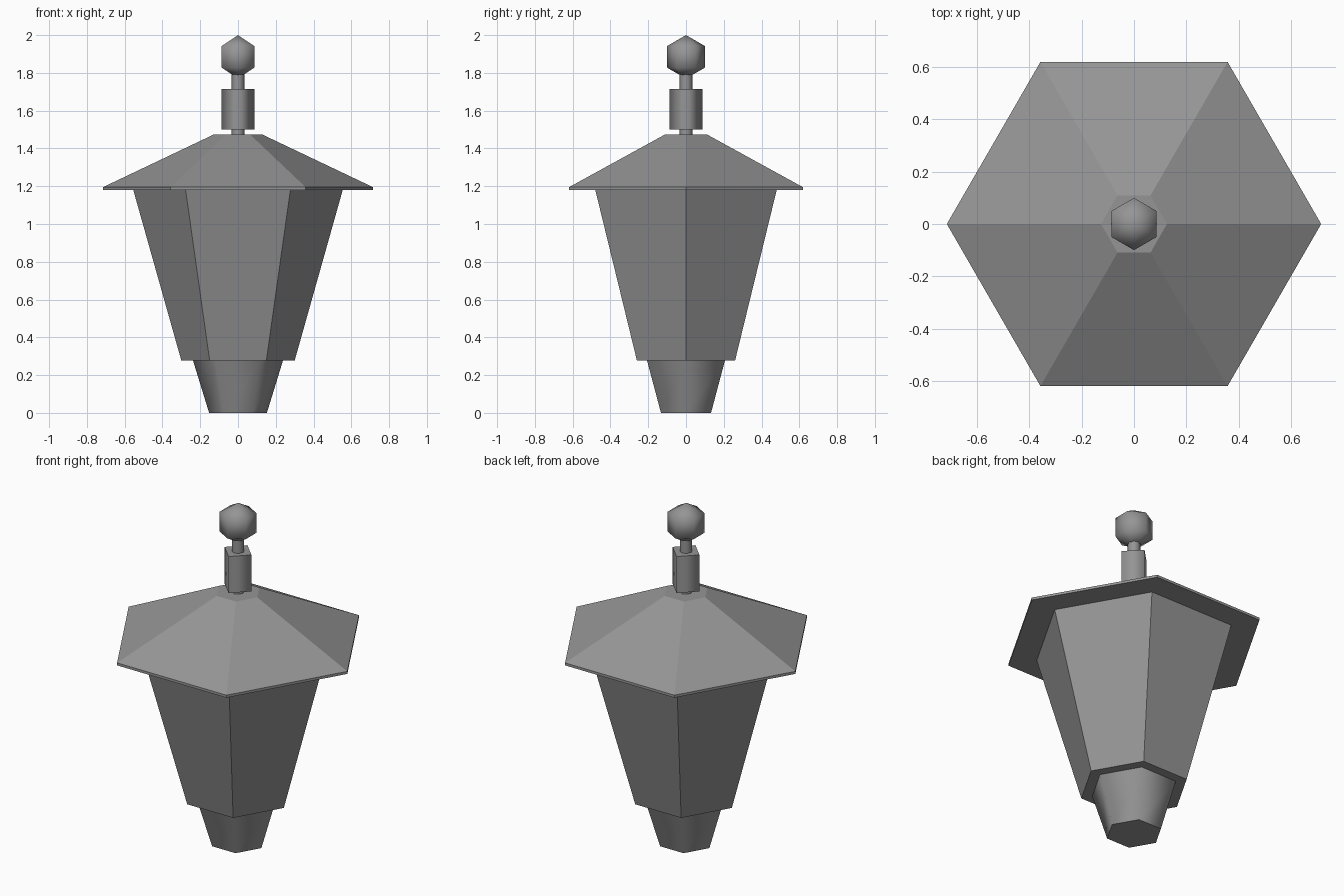
import bpy
import bmesh
from math import cos, sin, pi, radians

cube = bpy.data.objects.get("Cube")
if cube:
    bpy.data.objects.remove(cube, do_unlink=True)

GREY = (0.3, 0.3, 0.3, 1)
metal = bpy.data.materials.new("grey_metal")
metal.use_nodes = True
metal.diffuse_color = GREY
metal.node_tree.nodes["Principled BSDF"].inputs["Base Color"].default_value = GREY


def add_object(name, bm):
    bmesh.ops.recalc_face_normals(bm, faces=bm.faces)
    mesh = bpy.data.meshes.new(name)
    bm.to_mesh(mesh)
    bm.free()
    mesh.materials.append(metal)
    obj = bpy.data.objects.new(name, mesh)
    bpy.context.collection.objects.link(obj)
    return obj


def prism(name, sides, profile, smooth=False):
    """Stack regular polygons given as (radius, z), with flat end caps."""
    bm = bmesh.new()
    rings = [[bm.verts.new((r * cos(2 * pi * i / sides), r * sin(2 * pi * i / sides), z))
              for i in range(sides)] for r, z in profile]
    for low, high in zip(rings, rings[1:]):
        for i in range(sides):
            j = (i + 1) % sides
            bm.faces.new((low[i], low[j], high[j], high[i])).smooth = smooth
    bm.faces.new(rings[0][::-1])
    bm.faces.new(rings[-1])
    return add_object(name, bm)


# Tapered foot and lantern body
prism("base", 6, [(0.153, 0), (0.238, 0.277)], smooth=True)
prism("lantern_body", 6, [(0.3, 0.277), (0.555, 1.182)])

# Overhanging roof with a thin rim and flat top
prism("roof", 6, [(0.715, 1.18), (0.715, 1.195), (0.126, 1.475)])

# Rod, four-sided collar set cornerwise, and ball
prism("finial_rod", 8, [(0.034, 1.46), (0.034, 1.81)], smooth=True)
prism("finial_collar", 4, [(0.088, 1.5), (0.088, 1.716)], smooth=True)

bm = bmesh.new()
bmesh.ops.create_uvsphere(bm, u_segments=6, v_segments=3, radius=0.115)
# Turn the ball so that two corners point front and back
if not any(abs(v.co.x) < 0.001 and abs(v.co.y) > 0.05 for v in bm.verts):
    for v in bm.verts:
        x, y, a = v.co.x, v.co.y, radians(30)
        v.co.x, v.co.y = x * cos(a) - y * sin(a), x * sin(a) + y * cos(a)
for v in bm.verts:
    v.co.z += 1.885
for f in bm.faces:
    f.smooth = True
add_object("finial_ball", bm)
